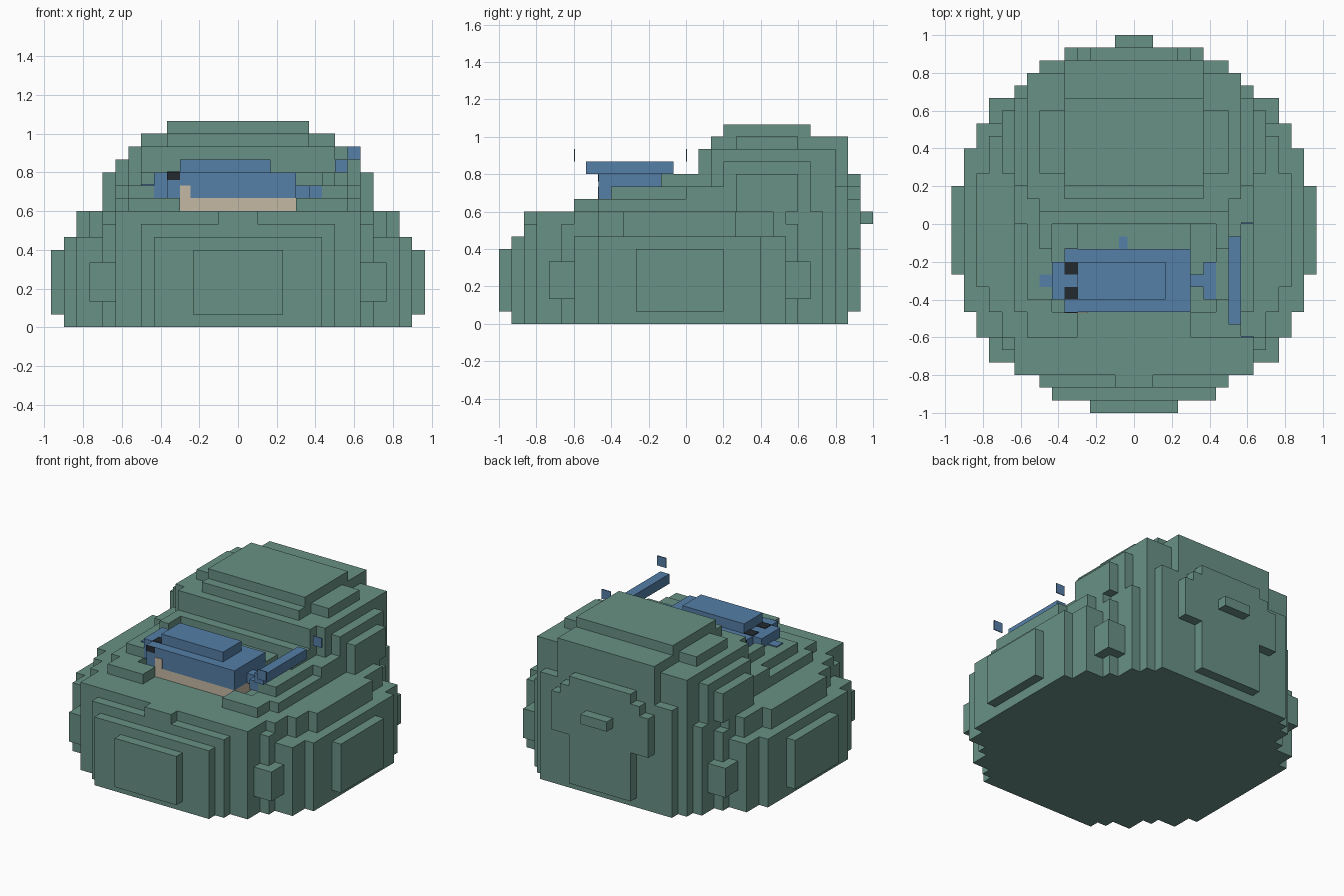
import bpy, bmesh
from mathutils import Vector

cube = bpy.data.objects.get("Cube")
if cube:
    bpy.data.objects.remove(cube)

U = 1 / 15  # block size


def material(name, rgb):
    m = bpy.data.materials.new(name)
    m.use_nodes = True
    m.diffuse_color = (*rgb, 1)
    m.node_tree.nodes["Principled BSDF"].inputs["Base Color"].default_value = (*rgb, 1)
    return m


GREEN = material("mossy green", (0.14, 0.285, 0.235))
BLUE = material("fish blue", (0.09, 0.21, 0.39))
CREAM = material("belly cream", (0.56, 0.48, 0.37))
BLACK = material("eye black", (0.017, 0.023, 0.03))


def blocks(name, mat, boxes):
    """One object from boxes given as (x0, x1, y0, y1, z0, z1) in block units."""
    bm = bmesh.new()
    for x0, x1, y0, y1, z0, z1 in boxes:
        lo, hi = Vector((x0, y0, z0)) * U, Vector((x1, y1, z1)) * U
        for v in bmesh.ops.create_cube(bm, size=1)["verts"]:
            v.co = Vector(h if c > 0 else l for c, l, h in zip(v.co, lo, hi))
    mesh = bpy.data.meshes.new(name)
    bm.to_mesh(mesh)
    bm.free()
    mesh.materials.append(mat)
    obj = bpy.data.objects.new(name, mesh)
    bpy.context.collection.objects.link(obj)
    return obj


def centred(rows):
    return [(-w, w, *rest) for w, *rest in rows]


def mirrored(rows):
    return rows + [(-x1, -x0, *rest) for x0, x1, *rest in rows]


# Round base: half width, y range, z range
blocks("rock_base", GREEN, centred([
    (13.5, -7, 6, 0, 7),
    (12.5, -9, 8, 0, 7),
    (12.5, -5, 4, 0, 9),
    (11.5, -7, 7, 0, 9),
    (10.5, -10, 9, 0, 8),
    (10.5, -9, 8, 0, 9),
    (9.5, -12, 11, 0, 9),
    (7.5, -13, 0, 0, 8),
    (1.5, -13, 0, 0, 9),
    (6.5, -14, 0, 0, 7),
]))

# Raised slabs and corner knobs around the base
blocks("base_slabs", GREEN, centred([
    (14.5, -4, 3, 1, 6),
    (3.5, -15, -13, 1, 6),
]))
blocks("corner_knobs", GREEN, mirrored([
    (9.5, 11.5, -11, -9, 2, 5),
    (9.5, 11.5, 8, 10, 2, 5),
]))

# Stepped tower at the back
blocks("rock_tower", GREEN, centred([
    (10.5, 4, 9, 9, 12),
    (9.5, 3, 10, 9, 13),
    (8.5, 2, 12, 0, 14),
    (7.5, 1, 12, 0, 14),
    (7.5, 4, 9, 14, 15),
    (7.5, 9, 13, 0, 11),
    (5.5, 2, 13, 0, 15),
    (5.5, 3, 10, 15, 16),
]))
blocks("back_slab", GREEN, centred([
    (5.5, 13, 14, 6, 10),
    (4.5, 13, 14, 6, 11),
    (3.5, 13, 14, 1, 12),
    (1.5, 14, 15, 8, 9),
]))

# Rim around the sunken pool
blocks("pool_rim", GREEN, mirrored([
    (4.5, 8.5, -9, -7, 9, 10),
    (6.5, 9.5, -7, 4, 9, 10),
    (6.5, 8.5, -6, 3, 9, 11),
    (7.5, 9.5, 0, 4, 9, 11),
    (6.5, 7.5, -2, 1, 11, 12),
    (4.5, 6.5, 0, 1, 9, 12),
]) + centred([
    (4.5, -2, 0, 9, 11),
    (4.5, 0, 1, 9, 12),
]))

# Fish
blocks("fish_body", BLUE, [
    (-5.5, 4.5, -7, -2, 10, 12),
    (-6.5, -5.5, -6, -3, 10, 12),
    (-4.5, 2.5, -6, -3, 12, 13),
])
blocks("fish_belly", CREAM, [(-4.5, 4.5, -7, -2, 9, 10)])
blocks("cheek_patches", CREAM, [
    (-4.5, -3.7, y, y + 0.1, 10, 11) for y in (-7.05, -2.05)])
blocks("fish_tail", BLUE, [
    (4.5, 5.5, -5, -4, 10, 11),
    (5.5, 6.5, -6, -3, 10, 11),
])
blocks("fish_fins", BLUE, [
    (-7.5, -6.5, -5, -4, 11, 11.1),
    (-1.2, -0.5, -2, -1, 11, 11.1),
])
blocks("eyes", BLACK, [
    (-5.5, -4.5, y, y + 1, 11.98, 12.06) for y in (-6, -4)
] + [
    (-5.5, -4.5, y, y + 0.1, 11.4, 12) for y in (-7.06, -2.04)
])

# Loose fluke bar with its upright tips
blocks("fluke_bar", BLUE, [(7.5, 8.5, -8, -1, 12, 13)])
blocks("fluke_tips", BLUE, [
    (8.5, 9.5, y, y + 0.1, 13, 14) for y in (-9, 0)])
